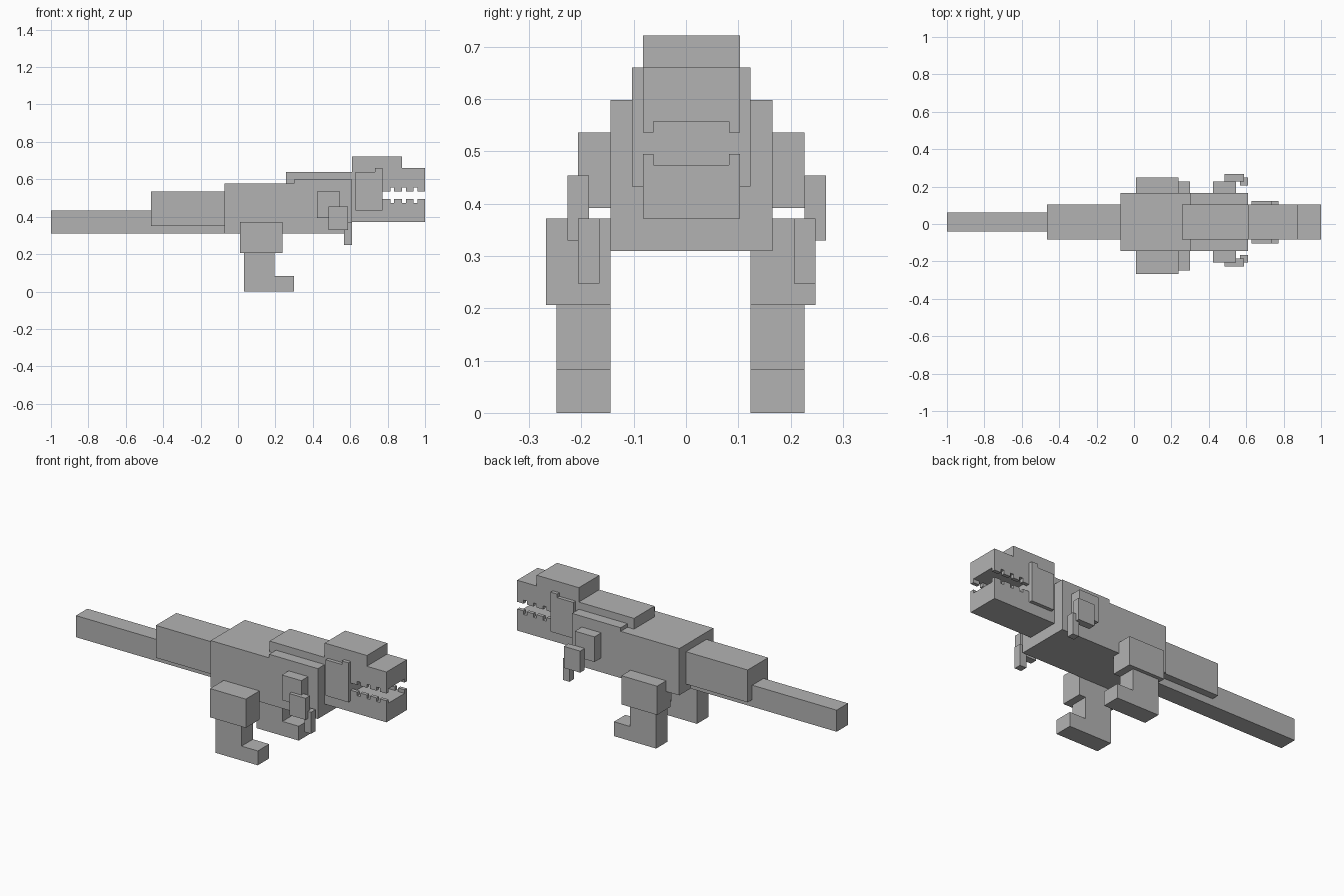
import bpy

cube = bpy.data.objects.get("Cube")
if cube:
    bpy.data.objects.remove(cube, do_unlink=True)

UNIT = 2 / 97        # one block; the body is 97 blocks long
HALF = 48.5

grey = bpy.data.materials.new("plain grey")
grey.use_nodes = True
colour = (0.45, 0.45, 0.45, 1)
grey.diffuse_color = colour
grey.node_tree.nodes["Principled BSDF"].inputs["Base Color"].default_value = colour


def block(name, x, y, z):
    """Box from ranges in blocks: x from the tail tip, y from centre, z from ground."""
    lo = [(x[0] - HALF) * UNIT, y[0] * UNIT, z[0] * UNIT]
    hi = [(x[1] - HALF) * UNIT, y[1] * UNIT, z[1] * UNIT]
    bpy.ops.mesh.primitive_cube_add(size=1, location=[(a + b) / 2 for a, b in zip(lo, hi)])
    ob = bpy.context.object
    ob.name = name
    ob.scale = [b - a for a, b in zip(lo, hi)]
    bpy.ops.object.transform_apply(location=False, rotation=False, scale=True)
    ob.data.materials.append(grey)
    return ob


# Trunk, tail and neck
trunk, slim = (-7, 8), (-4, 5)
block("body", (45, 78), trunk, (15, 28))
block("shoulders", (63, 78), trunk, (28, 29))
block("neck_ridge", (61, 78), slim, (28, 31))
block("tail_base", (26, 45), slim, (17, 26))
block("tail_tip", (0, 45), (-2, 3), (15, 21))

# Head and jaws
block("skull", (78, 86), slim, (18, 35))
block("brow", (86, 91), slim, (27, 35))
block("snout", (91, 97), slim, (27, 32))
block("lower_jaw", (86, 97), slim, (18, 23))

# Cheeks and side teeth
for side, cheek, tooth in (("right", (-5, -4), (-4, -3)), ("left", (5, 6), (4, 5))):
    block(side + "_cheek", (79, 84), cheek, (21, 31))
    block(side + "_cheek_front", (84, 86), cheek, (21, 32))
    for i in range(4):
        span = (86 + 3 * i, 88 + 3 * i)
        block(f"{side}_upper_tooth_{i + 1}", span, tooth, (26, 27))
        block(f"{side}_lower_tooth_{i + 1}", span, tooth, (23, 24))

# Arms
for side, upper, fore, hand in (("right", (-10, -7), (-11, -9), (-10, -8)),
                                ("left", (8, 11), (11, 13), (10, 12))):
    block(side + "_upper_arm", (69, 75), upper, (19, 26))
    block(side + "_forearm", (72, 77), fore, (16, 22))
    block(side + "_hand", (76, 78), hand, (12, 18))

# Legs
for side, thigh, shin in (("right", (-13, -7), (-12, -7)), ("left", (6, 12), (6, 11))):
    block(side + "_thigh", (49, 60), thigh, (10, 18))
    block(side + "_shin", (50, 58), shin, (0, 10))
    block(side + "_foot", (58, 63), shin, (0, 4))
